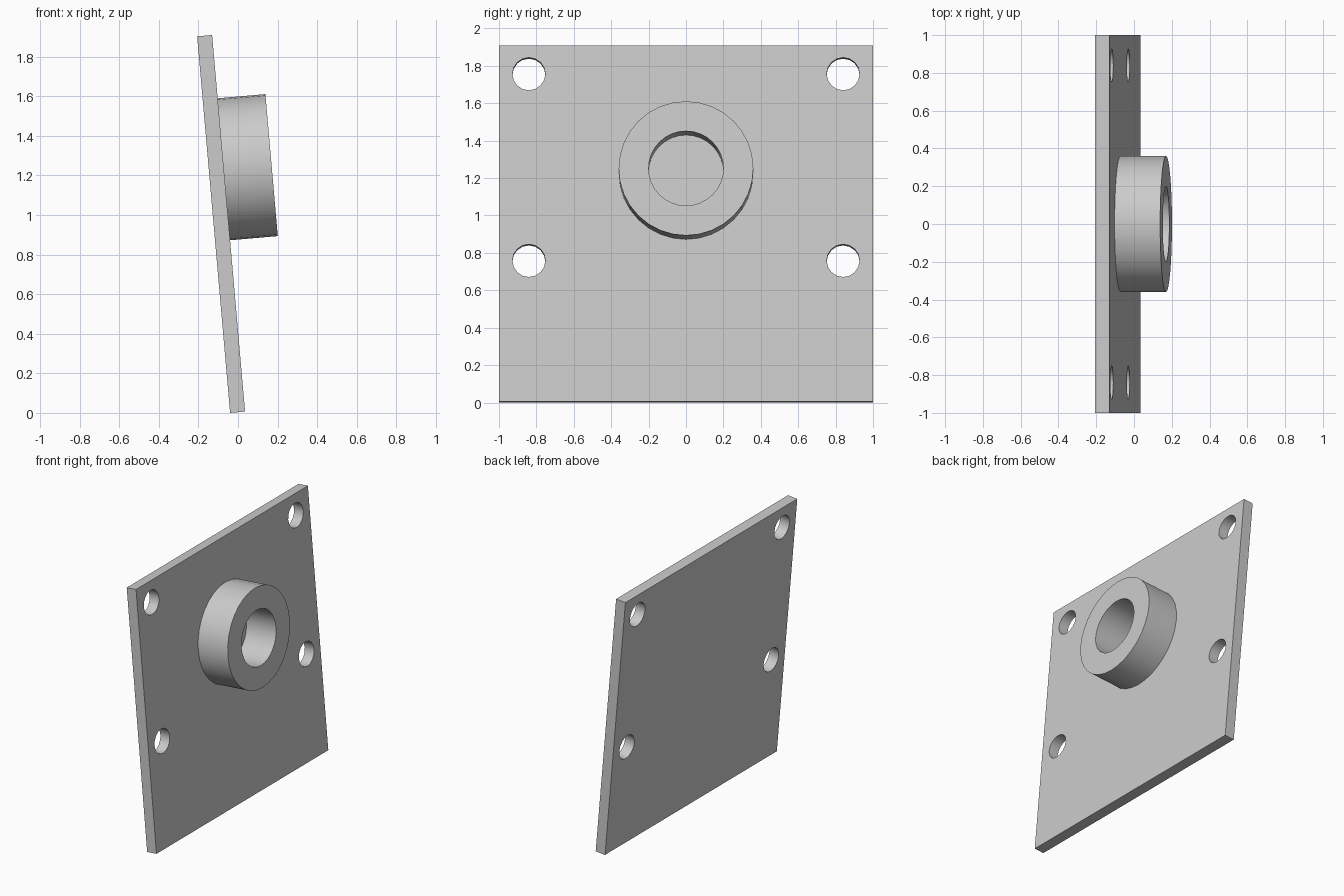
import bpy
import bmesh
from math import cos, sin, pi, radians
from mathutils import Matrix, Vector

if "Cube" in bpy.data.objects:
    bpy.data.objects.remove(bpy.data.objects["Cube"], do_unlink=True)

# Sizes in the plate's own frame: x is its normal, z runs up the plate
THICK, HEIGHT, HALF_WIDTH = 0.076, 1.91, 1.0
BOSS_Z, BOSS_LENGTH, BOSS_RADIUS, BORE_RADIUS = 1.229, 0.242, 0.36, 0.2
HOLE_Y, HOLE_HEIGHTS, HOLE_RADIUS = 0.84, (0.755, 1.757), 0.088
TILT = Matrix.Translation((-0.04, 0, 0)) @ Matrix.Rotation(radians(-5), 4, "Y")

grey = bpy.data.materials.new("light grey")
grey.use_nodes = True
colour = (0.6, 0.6, 0.6, 1)
grey.diffuse_color = colour
grey.node_tree.nodes["Principled BSDF"].inputs["Base Color"].default_value = colour


def add_object(name, bm):
    bmesh.ops.recalc_face_normals(bm, faces=bm.faces)
    mesh = bpy.data.meshes.new(name)
    bm.to_mesh(mesh)
    bm.free()
    mesh.materials.append(grey)
    obj = bpy.data.objects.new(name, mesh)
    obj.matrix_world = TILT
    bpy.context.collection.objects.link(obj)
    return obj


def smooth(obj):
    bpy.ops.object.select_all(action="DESELECT")
    obj.select_set(True)
    bpy.context.view_layer.objects.active = obj
    bpy.ops.object.shade_smooth_by_angle(angle=radians(35))


# Flat square plate
bm = bmesh.new()
bmesh.ops.create_cube(bm, size=1)
bmesh.ops.scale(bm, vec=(THICK, 2 * HALF_WIDTH, HEIGHT), verts=bm.verts)
bmesh.ops.translate(bm, vec=(THICK / 2, 0, HEIGHT / 2), verts=bm.verts)
plate = add_object("mounting_plate", bm)

# Four bolt holes
bm = bmesh.new()
for y in (-HOLE_Y, HOLE_Y):
    for z in HOLE_HEIGHTS:
        place = Matrix.Translation((THICK / 2, y, z)) @ Matrix.Rotation(pi / 2, 4, "Y")
        bmesh.ops.create_cone(bm, cap_ends=True, segments=16, radius1=HOLE_RADIUS,
                              radius2=HOLE_RADIUS, depth=4 * THICK, matrix=place)
cutter = add_object("bolt_hole_cutter", bm)
cutter.hide_render = True
cutter.hide_set(True)

cut = plate.modifiers.new("bolt_holes", "BOOLEAN")
cut.operation = "DIFFERENCE"
cut.solver = "EXACT"
cut.object = cutter

# Bake the cut so the hole walls can be shaded smooth
bpy.context.view_layer.objects.active = plate
plate.select_set(True)
bpy.ops.object.modifier_apply(modifier=cut.name)
bpy.data.objects.remove(cutter, do_unlink=True)
smooth(plate)

# Round boss with a bore that stops at the plate: spin its rectangular section
bm = bmesh.new()
axis_point = Vector((0, 0, BOSS_Z))
section = [bm.verts.new((x, 0, BOSS_Z + r)) for x, r in (
    (THICK, BORE_RADIUS), (THICK + BOSS_LENGTH, BORE_RADIUS),
    (THICK + BOSS_LENGTH, BOSS_RADIUS), (THICK, BOSS_RADIUS))]
edges = [bm.edges.new((section[i], section[i - 1])) for i in range(4)]
bmesh.ops.spin(bm, geom=section + edges, cent=axis_point, axis=(1, 0, 0),
               angle=2 * pi, steps=32, use_merge=True)
bmesh.ops.remove_doubles(bm, verts=bm.verts, dist=0.0001)
smooth(add_object("bored_boss", bm))
